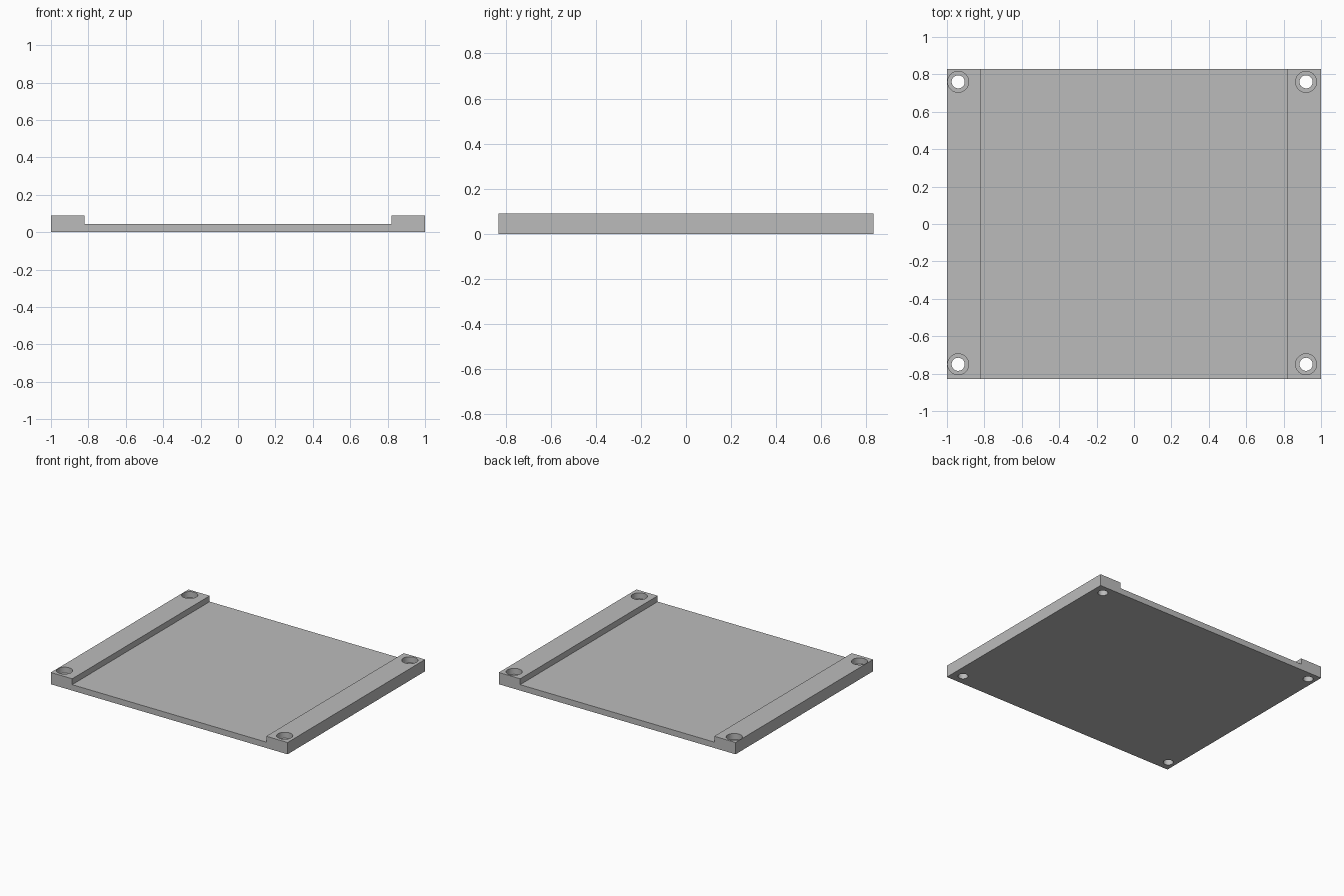
import bpy
import bmesh
from mathutils import Matrix

cube = bpy.data.objects.get("Cube")
if cube:
    bpy.data.objects.remove(cube, do_unlink=True)

HALF_Y, BASE_Z, TOP_Z, RAIL_X = 0.83, 0.045, 0.09, 0.82

grey = bpy.data.materials.new("plain grey")
grey.use_nodes = True
colour = (0.5, 0.5, 0.5, 1)
grey.diffuse_color = colour
grey.node_tree.nodes["Principled BSDF"].inputs["Base Color"].default_value = colour


def make_object(name, bm):
    bmesh.ops.recalc_face_normals(bm, faces=bm.faces)
    mesh = bpy.data.meshes.new(name)
    bm.to_mesh(mesh)
    bm.free()
    mesh.materials.append(grey)
    obj = bpy.data.objects.new(name, mesh)
    bpy.context.collection.objects.link(obj)
    return obj


def cut_cylinders(target, name, centres, radius, low, high):
    bm = bmesh.new()
    for x, y in centres:
        bmesh.ops.create_cone(bm, cap_ends=True, segments=48, radius1=radius,
                              radius2=radius, depth=high - low,
                              matrix=Matrix.Translation((x, y, (low + high) / 2)))
    cutter = make_object(name, bm)
    cutter.hide_render = True
    cutter.hide_set(True)
    cut = target.modifiers.new(name, "BOOLEAN")
    cut.operation = "DIFFERENCE"
    cut.solver = "EXACT"
    cut.object = cutter
    return cutter


# Plate with a raised rail along each side, extruded from its front profile
profile = [(-1, 0), (1, 0), (1, TOP_Z), (RAIL_X, TOP_Z), (RAIL_X, BASE_Z),
           (-RAIL_X, BASE_Z), (-RAIL_X, TOP_Z), (-1, TOP_Z)]
bm = bmesh.new()
face = bm.faces.new([bm.verts.new((x, -HALF_Y, z)) for x, z in profile])
extruded = bmesh.ops.extrude_face_region(bm, geom=[face])["geom"]
bmesh.ops.translate(bm, vec=(0, 2 * HALF_Y, 0),
                    verts=[v for v in extruded if isinstance(v, bmesh.types.BMVert)])
plate = make_object("railed_plate", bm)

# Counterbored screw holes at the corners
centres = [(x, y) for x in (-0.94, 0.92) for y in (-0.75, 0.76)]
cutters = [cut_cylinders(plate, "screw_hole_cutter", centres, 0.035, -0.1, 0.2),
           cut_cylinders(plate, "counterbore_cutter", centres, 0.056, 0.045, 0.2)]

# Apply the cuts and remove the cutters
bpy.context.view_layer.objects.active = plate
plate.select_set(True)
for modifier in list(plate.modifiers):
    bpy.ops.object.modifier_apply(modifier=modifier.name)
for cutter in cutters:
    bpy.data.objects.remove(cutter, do_unlink=True)
bpy.ops.object.shade_smooth_by_angle()
